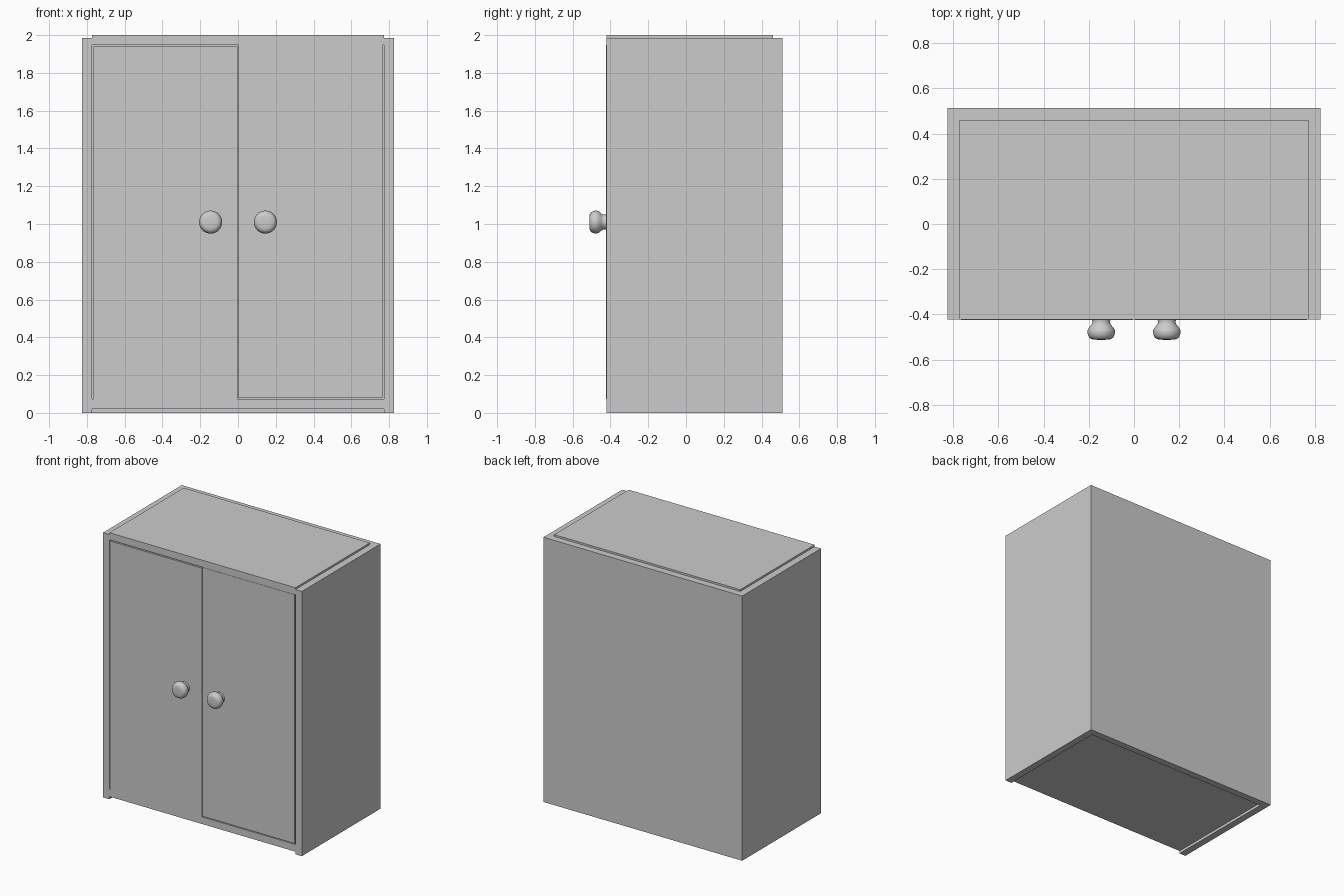
import bpy, bmesh, math
from mathutils import Matrix

if "Cube" in bpy.data.objects:
    bpy.data.objects.remove(bpy.data.objects["Cube"])


def box(name, x, y, z):
    """Box from (min, max) ranges on each axis."""
    bm = bmesh.new()
    size = [r[1] - r[0] for r in (x, y, z)]
    centre = [(r[0] + r[1]) / 2 for r in (x, y, z)]
    bmesh.ops.create_cube(bm, size=1, matrix=Matrix.Translation(centre) @ Matrix.Diagonal((*size, 1)))
    me = bpy.data.meshes.new(name)
    bm.to_mesh(me)
    bm.free()
    ob = bpy.data.objects.new(name, me)
    bpy.context.collection.objects.link(ob)
    return ob


def knob(name, x, z, profile, sides=32):
    """Lathe of (radius, y) points about an axis parallel to y."""
    bm = bmesh.new()
    rings = [[bm.verts.new((x + r * math.cos(i * math.tau / sides), y,
                            z + r * math.sin(i * math.tau / sides)))
              for i in range(sides)] for r, y in profile]
    for a, b in zip(rings, rings[1:]):
        for i in range(sides):
            j = (i + 1) % sides
            bm.faces.new((a[i], a[j], b[j], b[i]))
    bm.faces.new(rings[0])
    bm.faces.new(rings[-1])
    bmesh.ops.recalc_face_normals(bm, faces=bm.faces)
    me = bpy.data.meshes.new(name)
    bm.to_mesh(me)
    bm.free()
    ob = bpy.data.objects.new(name, me)
    bpy.context.collection.objects.link(ob)
    bpy.context.view_layer.objects.active = ob
    ob.select_set(True)
    bpy.ops.object.shade_smooth_by_angle(angle=math.radians(50))
    ob.select_set(False)


FRONT, BACK, INNER, OUTER = -0.422, 0.512, 0.772, 0.825
BACK_IN = 0.46
GAP = 0.007

# Carcass panels
box("left_side", (-OUTER, -INNER), (FRONT, BACK), (0, 1.986))
box("right_side", (INNER, OUTER), (FRONT, BACK), (0, 1.986))
box("back_panel", (-INNER, INNER), (BACK_IN, BACK), (0, 1.986))
box("top_panel", (-INNER, INNER), (FRONT, BACK_IN), (1.947, 2.0))
box("bottom_panel", (-INNER, INNER), (FRONT, BACK_IN), (0.02, 0.073))

# Doors with narrow gaps
DOOR_Y = (FRONT - 0.002, FRONT + 0.051)
box("left_door", (-INNER + GAP, -GAP / 2), DOOR_Y, (0.073, 1.947 - GAP))
box("right_door", (GAP / 2, INNER - GAP), DOOR_Y, (0.073 + GAP, 1.947))

# Turned knobs
PROFILE = [(0.041, -0.420), (0.039, -0.432), (0.040, -0.440), (0.046, -0.449),
           (0.055, -0.459), (0.060, -0.470), (0.061, -0.480), (0.058, -0.492),
           (0.053, -0.502), (0.045, -0.508), (0.034, -0.511), (0.015, -0.512)]
for side, sx in (("left", -1), ("right", 1)):
    knob(side + "_knob", sx * 0.145, 1.01, PROFILE)
